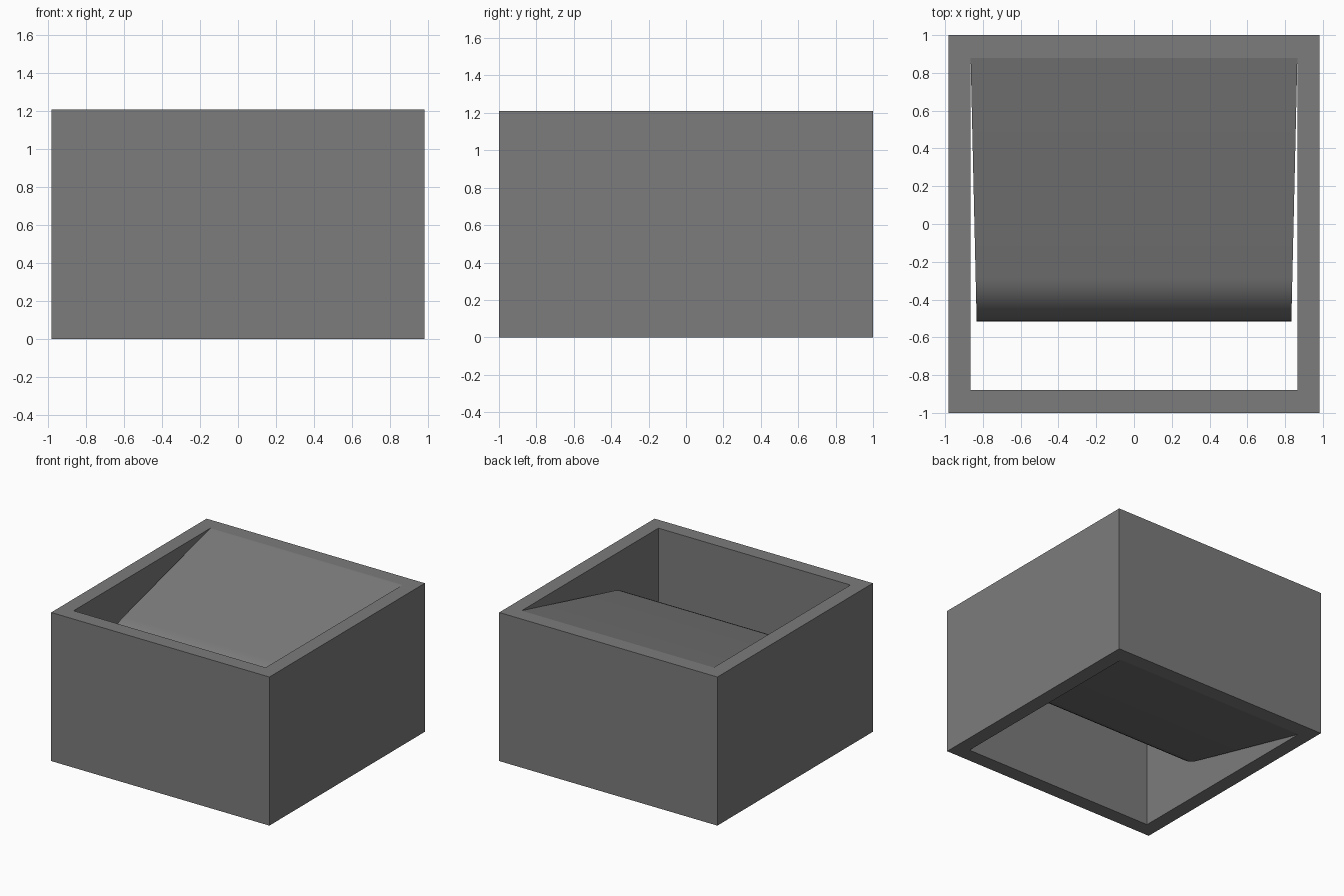
import bpy
import bmesh
from math import sin, cos, atan, pi

cube = bpy.data.objects.get("Cube")
if cube:
    bpy.data.objects.remove(cube, do_unlink=True)

HEIGHT = 1.21
OUTER = (0.983, 1.0)
INNER = (0.865, 0.88)

grey = bpy.data.materials.new("mid grey")
grey.use_nodes = True
colour = (0.2, 0.2, 0.2, 1)
grey.diffuse_color = colour
grey.node_tree.nodes["Principled BSDF"].inputs["Base Color"].default_value = colour


def make_object(name, bm):
    bmesh.ops.recalc_face_normals(bm, faces=bm.faces)
    mesh = bpy.data.meshes.new(name)
    bm.to_mesh(mesh)
    bm.free()
    mesh.materials.append(grey)
    obj = bpy.data.objects.new(name, mesh)
    bpy.context.collection.objects.link(obj)
    return obj


# Open square frame: four mitred walls swept around the rim
bm = bmesh.new()
corners = [(-1, -1), (1, -1), (1, 1), (-1, 1)]
rings = []
for size, z in ((OUTER, 0), (OUTER, HEIGHT), (INNER, HEIGHT), (INNER, 0)):
    rings.append([bm.verts.new((sx * size[0], sy * size[1], z)) for sx, sy in corners])
for a, b in zip(rings, rings[1:] + rings[:1]):
    for i in range(4):
        j = (i + 1) % 4
        bm.faces.new((a[i], a[j], b[j], b[i]))
make_object("square_frame", bm)

# Tapered wedge: side profile with a rounded nose, mirrored top to bottom
BACK, NOSE, RADIUS, SLOPE, STEPS = INNER[1], -0.515, 0.3, 0.235, 10
tilt = atan(SLOPE)
start_y = NOSE + RADIUS * (1 - sin(tilt))
start_z = HEIGHT / 2 - SLOPE * (BACK - start_y)
upper = [(BACK, HEIGHT / 2)]
for i in range(STEPS + 1):
    angle = tilt + (pi / 2 - tilt) * i / STEPS
    upper.append((NOSE + RADIUS * (1 - sin(angle)),
                  start_z - RADIUS * (cos(tilt) - cos(angle))))
profile = upper + [(y, -z) for y, z in reversed(upper)]


def half_width(y):
    return INNER[0] - 0.032 * (BACK - y) / (BACK - NOSE)


bm = bmesh.new()
sides = [[bm.verts.new((s * half_width(y), y, z + HEIGHT / 2)) for y, z in profile]
         for s in (-1, 1)]
for side in sides:
    bm.faces.new(side)
for i in range(len(profile)):
    j = (i + 1) % len(profile)
    bm.faces.new((sides[0][i], sides[0][j], sides[1][j], sides[1][i]))
wedge = make_object("rounded_wedge", bm)

bpy.ops.object.select_all(action="DESELECT")
wedge.select_set(True)
bpy.context.view_layer.objects.active = wedge
bpy.ops.object.shade_smooth_by_angle(angle=pi / 6)
